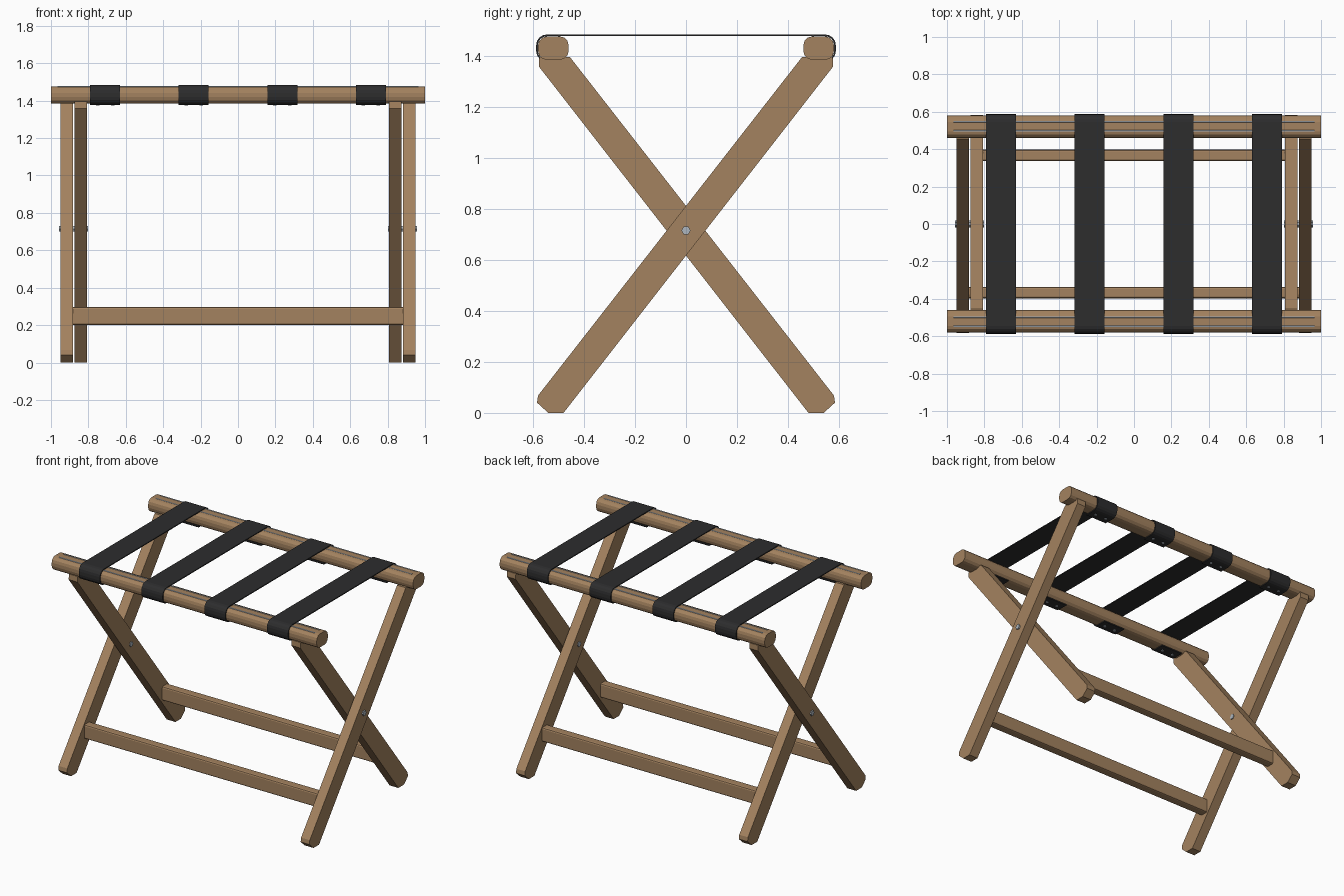
import bpy, bmesh, math
from mathutils import Vector

if "Cube" in bpy.data.objects:
    bpy.data.objects.remove(bpy.data.objects["Cube"])


def material(name, rgb):
    m = bpy.data.materials.new(name)
    m.diffuse_color = (*rgb, 1)
    m.use_nodes = True
    m.node_tree.nodes["Principled BSDF"].inputs["Base Color"].default_value = m.diffuse_color
    return m


WOOD = material("warm wood", (0.37, 0.225, 0.115))
BLACK = material("black webbing", (0.026, 0.026, 0.027))
METAL = material("grey metal", (0.42, 0.47, 0.52))


def prism(name, profile, x0, x1, mat):
    """Extrude a closed (y, z) profile from x0 to x1."""
    bm = bmesh.new()
    face = bm.faces.new([bm.verts.new((x0, y, z)) for y, z in profile])
    new = bmesh.ops.extrude_face_region(bm, geom=[face])["geom"]
    bmesh.ops.translate(bm, vec=(x1 - x0, 0, 0),
                        verts=[v for v in new if isinstance(v, bmesh.types.BMVert)])
    bmesh.ops.recalc_face_normals(bm, faces=bm.faces)
    me = bpy.data.meshes.new(name)
    bm.to_mesh(me)
    bm.free()
    me.materials.append(mat)
    ob = bpy.data.objects.new(name, me)
    bpy.context.collection.objects.link(ob)
    return ob


def arc(cy, cz, r, a0, a1, n):
    return [(cy + r * math.cos(math.radians(a0 + (a1 - a0) * i / n)),
             cz + r * math.sin(math.radians(a0 + (a1 - a0) * i / n))) for i in range(n + 1)]


def rounded(cy, cz, w, h, r, n):
    """Rounded rectangle profile, counter-clockwise from the right."""
    a, b = w / 2 - r, h / 2 - r
    pts = []
    for k, (sy, sz) in enumerate([(1, 1), (-1, 1), (-1, -1), (1, -1)]):
        pts += arc(cy + sy * a, cz + sz * b, r, 90 * k, 90 * k + 90, n)
    return pts


RAIL_Y, RAIL_Z, RAIL_W, RAIL_H, RAIL_R = 0.52, 1.43, 0.12, 0.092, 0.035
PIVOT_Z = 0.715

# Crossing legs: outer pair runs front-bottom to back-top, inner pair the reverse
leg = [(-0.48, 0), (-0.54, 0), (-0.584, 0.04), (-0.58, 0.068),
       (0.455, 1.395), (0.575, 1.395), (0.577, 1.358)]
leg_flip = [(-y, z) for y, z in leg]
for side, s in (("left", -1), ("right", 1)):
    prism(f"outer_leg_{side}", leg, s * 0.882, s * 0.948, WOOD)
    prism(f"inner_leg_{side}", leg_flip, s * 0.808, s * 0.874, WOOD)
    # Pivot bolt with hexagonal ends
    prism(f"pivot_bolt_{side}", arc(0, PIVOT_Z, 0.018, 0, 300, 5),
          s * 0.803, s * 0.957, METAL)

# Front and back rails, stretchers and inlay strips
for end, s, half in (("front", -1, 0.885), ("back", 1, 0.812)):
    prism(f"{end}_rail", rounded(s * RAIL_Y, RAIL_Z, RAIL_W, RAIL_H, RAIL_R, 3), -1, 1, WOOD)
    prism(f"{end}_stretcher", rounded(s * 0.367, 0.248, 0.06, 0.096, 0.01, 2), -half, half, WOOD)
    for i, y in enumerate((0.498, 0.548)):
        prism(f"{end}_rail_inlay_{i + 1}",
              rounded(s * y, RAIL_Z + RAIL_H / 2 - 0.001, 0.008, 0.006, 0.001, 1),
              -0.965, 0.965, METAL)


def strap_path(off):
    """Open path under the front rail, round it, across and under the back rail."""
    a, b, r = RAIL_W / 2 - RAIL_R, RAIL_H / 2 - RAIL_R, RAIL_R + off
    back = [(0.475, RAIL_Z - b - r)]
    back += arc(RAIL_Y + a, RAIL_Z - b, r, -90, 0, 4)
    back += arc(RAIL_Y + a, RAIL_Z + b, r, 0, 90, 4)
    return back + [(-y, z) for y, z in reversed(back)]


# Webbing straps with a pair of tacks under each rail
strap = strap_path(0.0075) + strap_path(0.001)[::-1]
for i, x in enumerate((-0.71, -0.237, 0.237, 0.71)):
    prism(f"strap_{i + 1}", strap, x - 0.08, x + 0.08, BLACK)
    for end, s in (("front", -1), ("back", 1)):
        for j, dx in enumerate((-0.04, 0.04)):
            bpy.ops.mesh.primitive_cylinder_add(
                vertices=8, radius=0.009, depth=0.008,
                location=(x + dx, s * RAIL_Y, RAIL_Z - RAIL_H / 2 - 0.007))
            tack = bpy.context.object
            tack.name = f"{end}_tack_{i + 1}_{j + 1}"
            tack.data.materials.append(METAL)
